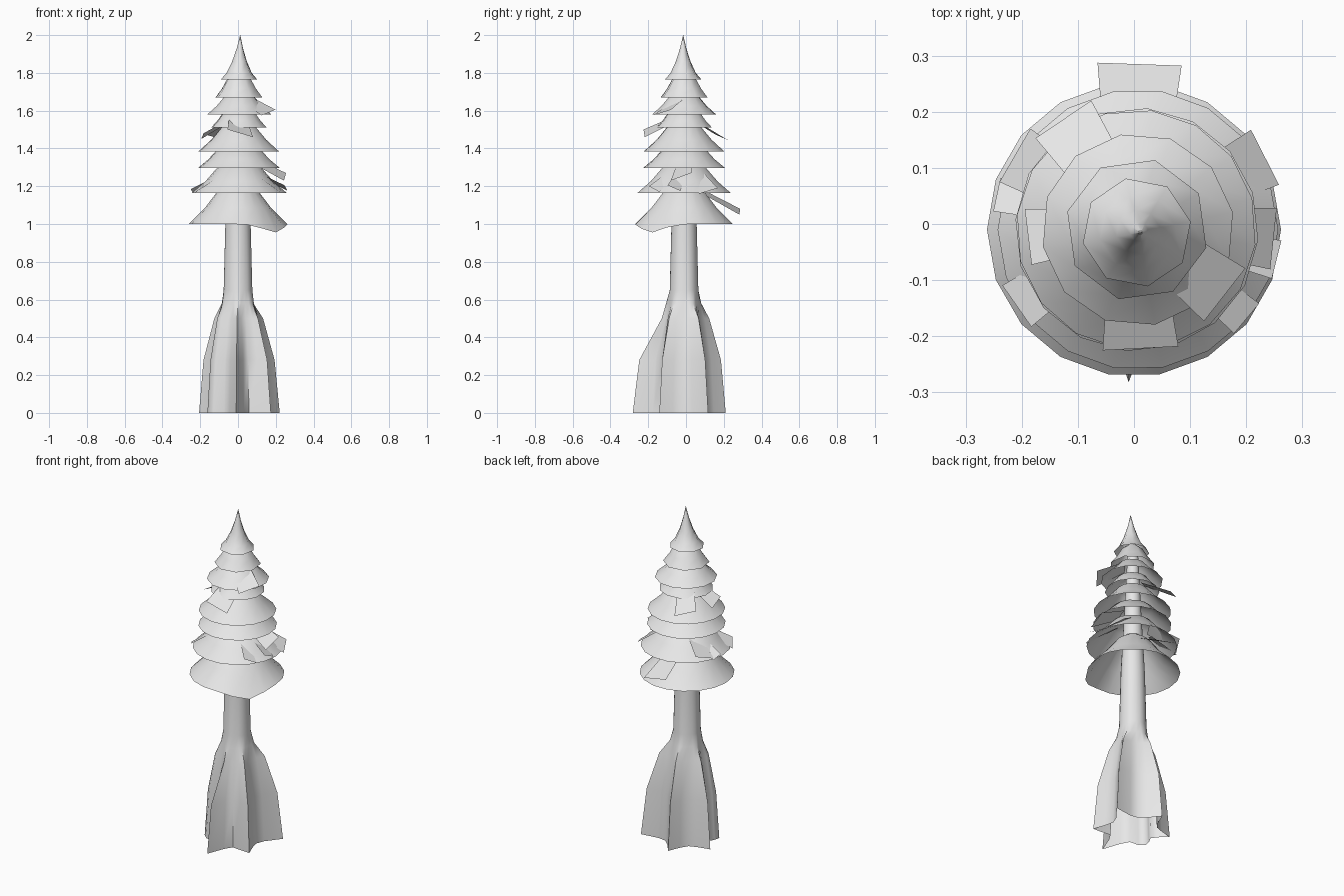
import bpy, math
from math import sin, cos, radians, pi

if "Cube" in bpy.data.objects:
    bpy.data.objects.remove(bpy.data.objects["Cube"])

mat = bpy.data.materials.new("pale_grey")
mat.diffuse_color = (0.8, 0.8, 0.8, 1)
mat.use_nodes = True
mat.node_tree.nodes["Principled BSDF"].inputs["Base Color"].default_value = mat.diffuse_color


def make(name, verts, faces, angle=40):
    me = bpy.data.meshes.new(name)
    me.from_pydata(verts, [], faces)
    me.materials.append(mat)
    ob = bpy.data.objects.new(name, me)
    bpy.context.collection.objects.link(ob)
    bpy.ops.object.select_all(action='DESELECT')
    ob.select_set(True)
    bpy.context.view_layer.objects.active = ob
    bpy.ops.object.shade_smooth_by_angle(angle=radians(angle))
    return ob


def skin(name, rings, angle=40):
    """Join rings of equal point count, lowest ring first, into an open shell."""
    n = len(rings[0])
    verts = [p for ring in rings for p in ring]
    faces = [(k * n + i, k * n + (i + 1) % n, (k + 1) * n + (i + 1) % n, (k + 1) * n + i)
             for k in range(len(rings) - 1) for i in range(n)]
    return make(name, verts, faces, angle)


# Trunk with six buttress roots: tip angle, reach, and spread left at the upper fold
roots = [(-92, .272, .2), (-37, .218, .38), (30, .255, .42),
         (97, .222, .38), (161, .218, .38), (206, .18, .42)]
outline = []
for i, (a, r, k) in enumerate(roots):
    nxt, _, kn = roots[(i + 1) % 6]
    span = (nxt - a) % 360
    mid = .17 if i in (0, 5) else .16
    outline += [(a, r, k), (a + span * .22, mid, k), (a + span * .5, .135, .3), (a + span * .78, mid, kn)]
rings = []
# height, root spread (None = each root's own fold value), core radius
for z, k, core in [(0, 1, .08), (.28, .82, .08), (.5, None, .08), (.58, .08, .08),
                   (.65, 0, .076), (1.0, 0, .067), (1.4, 0, .046), (1.78, 0, .028)]:
    ring = []
    for a, r, fold in outline:
        reach = core + (r - .08) * (fold if k is None else k)
        ring.append((reach * cos(radians(a)), reach * sin(radians(a)) - .01, z))
    rings.append(ring)
skin("trunk", rings, 60)

# Foliage tiers: rim height, rim radius, top height, shoulder radius, sides, centre x
tiers = [(1.0, .262, 1.19, .095, 18, 0), (1.165, .25, 1.30, .115, 18, .007),
         (1.297, .217, 1.40, .11, 16, .005), (1.385, .214, 1.52, .085, 16, .004),
         (1.51, .15, 1.59, .085, 12, .005), (1.58, .172, 1.68, .075, 12, .007),
         (1.67, .128, 1.775, .06, 8, .005)]
for t, (z0, r0, z1, r1, n, cx) in enumerate(tiers):
    rings = []
    for f, r in [(0, r0), (.45, r0 + (r1 - r0) * .52), (1, r1), (1.25, .03)]:
        ring = []
        for i in range(n):
            a = 2 * pi * i / n + t * .35
            z = z0 + (z1 - z0) * f
            if t == 0 and f == 0:      # drooping corner of the lowest tier
                d = (a - radians(-42) + pi) % (2 * pi) - pi
                z -= .045 * math.exp(-(d / .4) ** 2)
            ring.append((cx + r * cos(a), -.01 + r * sin(a), z))
        rings.append(ring)
    skin("foliage_tier_%d" % (t + 1), rings)

# Pointed crown with a concave flare
skin("crown", [[(x + r * cos(2 * pi * i / 8 + .2), -.015 + r * sin(2 * pi * i / 8 + .2), z)
                for i in range(8)]
               for z, r, x in [(1.765, .098, .005), (1.80, .068, .006), (1.86, .04, .008),
                               (1.93, .017, .01), (2.0, .0005, .012)]], 60)

# Loose branch sheets: direction, inner/outer reach, inner/outer height, width, sideways tilt
branches = [(88, .09, .285, 1.17, 1.065, .15, .015), (-87, .05, .222, 1.56, 1.48, .135, -.02),
            (124, .05, .225, 1.55, 1.46, .12, .015), (-38, .05, .205, 1.665, 1.59, .12, .015),
            (-6, .09, .25, 1.33, 1.25, .11, .02), (-14, .1, .262, 1.27, 1.19, .07, -.015),
            (27, .11, .262, 1.27, 1.175, .11, .015), (150, .08, .245, 1.28, 1.19, .11, -.015),
            (168, .1, .25, 1.25, 1.175, .06, .01), (215, .09, .255, 1.27, 1.18, .09, .015),
            (-40, .09, .262, 1.28, 1.185, .07, -.015), (187, .06, .19, 1.54, 1.465, .10, .015)]
for n, (a, r0, r1, z0, z1, w, tilt) in enumerate(branches):
    c, s = cos(radians(a)), sin(radians(a))
    verts = [(r * c - o * s, r * s + o * c, z + tilt * o / w * 2) for r, z, o in
             [(r0, z0, -w * .35), (r1, z1, -w / 2), (r1, z1, w / 2), (r0, z0, w * .35)]]
    make("branch_%d" % (n + 1), verts, [(0, 1, 2, 3)])
